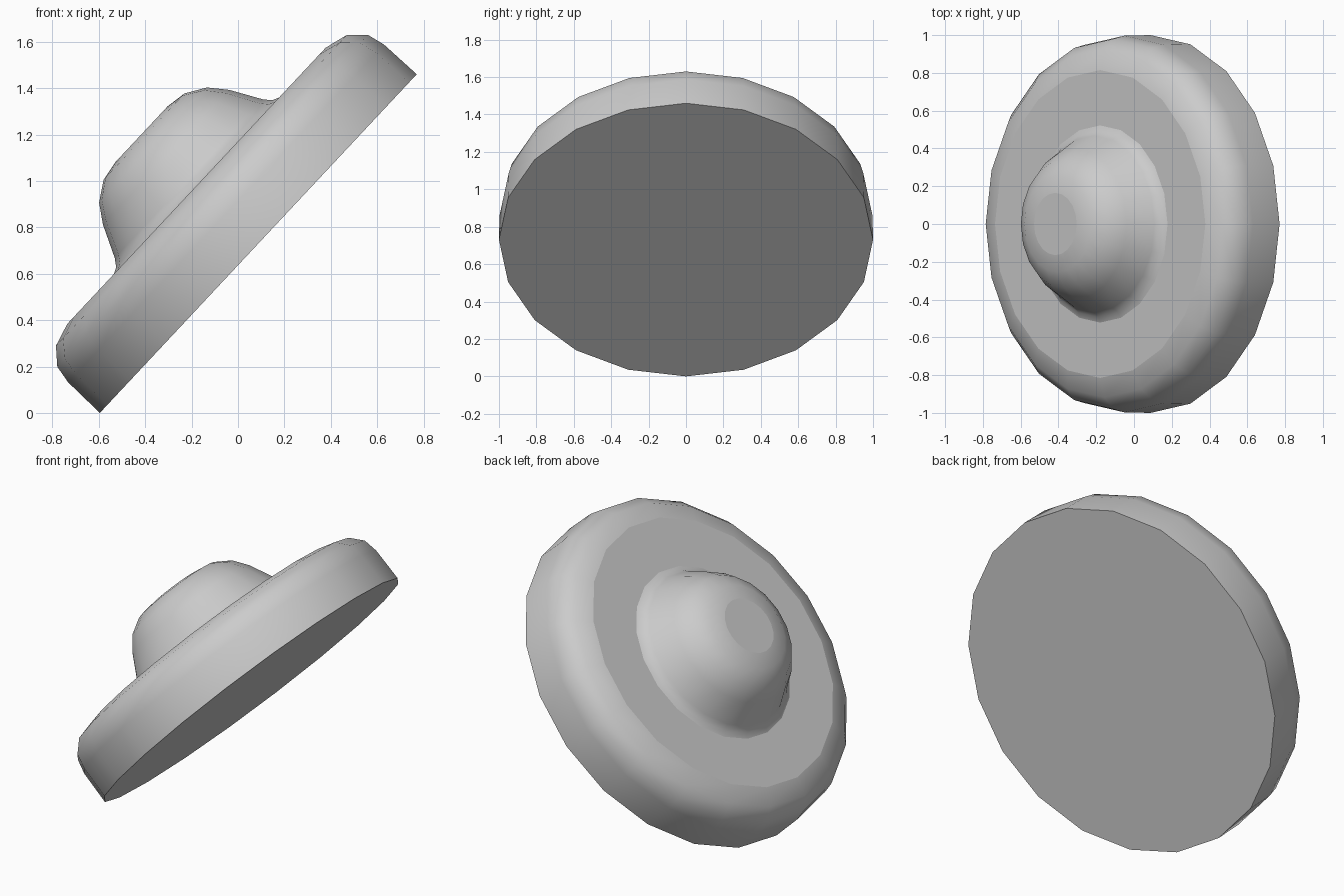
import bpy, bmesh, math
from mathutils import Matrix

if "Cube" in bpy.data.objects:
    bpy.data.objects.remove(bpy.data.objects["Cube"])

SIDES = 20
# Lathe profile (radius, height): rounded disc, flat ring, then flared dome with a flat cap
PROFILE = [(1.0, 0.0), (0.997, 0.19), (0.98, 0.27), (0.918, 0.336), (0.815, 0.365),
           (0.522, 0.365), (0.493, 0.378), (0.468, 0.41), (0.398, 0.545),
           (0.34, 0.622), (0.255, 0.675), (0.165, 0.69)]
FLAT_BAND = 4  # ring between disc rim and dome

bm = bmesh.new()
rings = []
for r, h in PROFILE:
    rings.append([bm.verts.new((r * math.cos(2 * math.pi * i / SIDES),
                                r * math.sin(2 * math.pi * i / SIDES), h))
                  for i in range(SIDES)])

# Side bands
for k in range(len(rings) - 1):
    a, b = rings[k], rings[k + 1]
    for i in range(SIDES):
        j = (i + 1) % SIDES
        face = bm.faces.new((a[i], a[j], b[j], b[i]))
        face.smooth = k != FLAT_BAND

# Flat underside and dome cap
bm.faces.new(rings[0][::-1])
bm.faces.new(rings[-1])

# Hard edge around the underside
for e in bm.edges:
    if all(v in rings[0] for v in e.verts):
        e.smooth = False

# Tilt the whole lathe and rest its lower rim on the ground
tilt = math.radians(-46.9)
bm.transform(Matrix.Translation((0.0875, 0, 0.73)) @ Matrix.Rotation(tilt, 4, 'Y'))

mesh = bpy.data.meshes.new("domed_disc")
bm.to_mesh(mesh)
bm.free()
bpy.context.collection.objects.link(bpy.data.objects.new("domed_disc", mesh))
